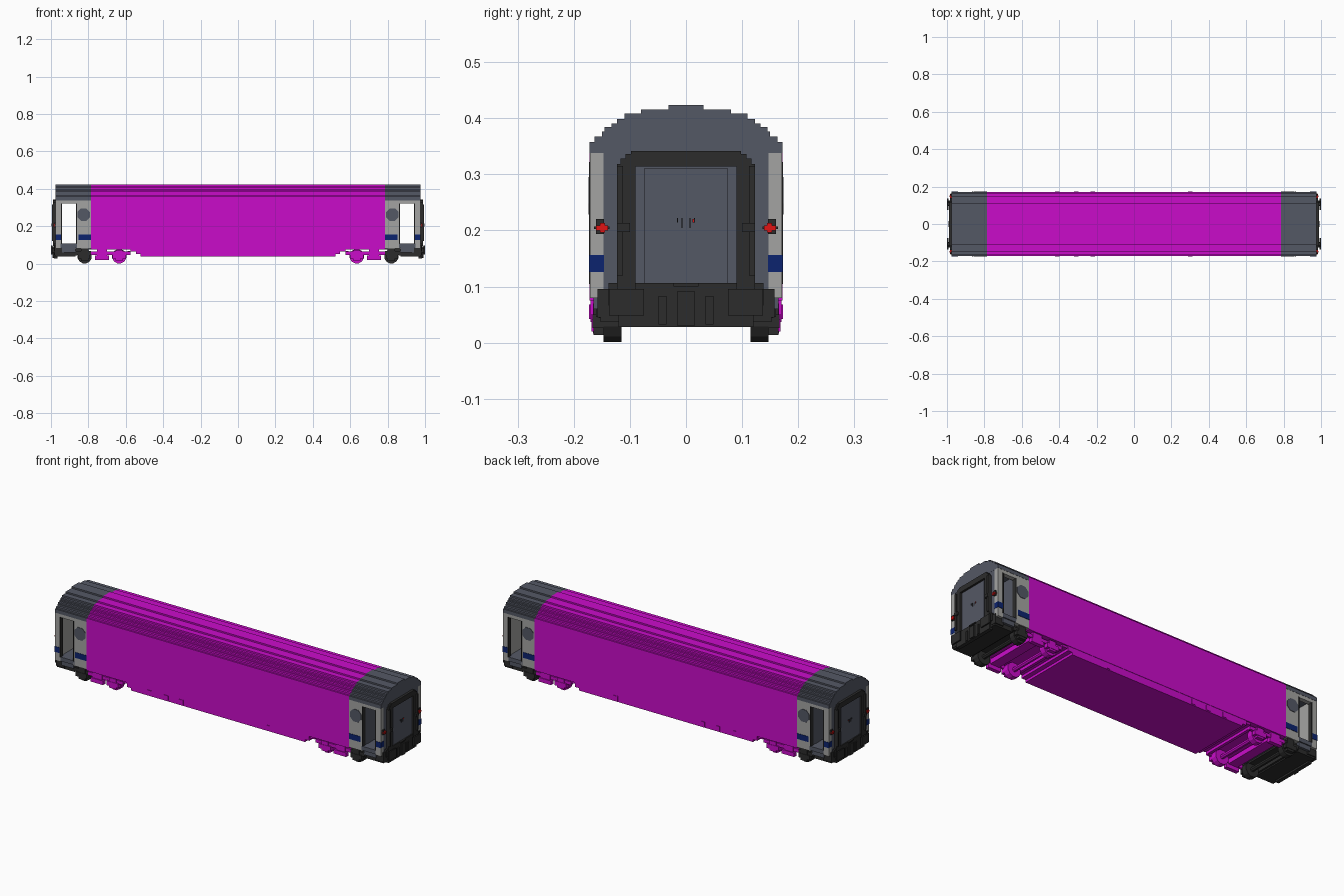
import bpy, bmesh, math
from mathutils import Matrix

cube = bpy.data.objects.get("Cube")
if cube:
    bpy.data.objects.remove(cube, do_unlink=True)


def material(name, r, g, b):
    lin = [((c / 255 + 0.055) / 1.055) ** 2.4 if c > 10 else c / 255 / 12.92 for c in (r, g, b)]
    m = bpy.data.materials.new(name)
    m.use_nodes = True
    m.diffuse_color = (*lin, 1)
    m.node_tree.nodes["Principled BSDF"].inputs["Base Color"].default_value = (*lin, 1)
    return m


magenta = material("magenta", 202, 12, 202)
slate = material("slate grey", 84, 88, 101)
black = material("charcoal black", 44, 44, 44)
grey = material("light grey", 164, 164, 162)
blue = material("navy blue", 12, 35, 110)
red = material("red", 225, 20, 20)


def finish(name, bm, mat):
    bmesh.ops.recalc_face_normals(bm, faces=bm.faces)
    me = bpy.data.meshes.new(name)
    bm.to_mesh(me)
    bm.free()
    me.materials.append(mat)
    ob = bpy.data.objects.new(name, me)
    bpy.context.collection.objects.link(ob)
    return ob


def sides(mirror):
    return [(sx, sy) for sx in ((1, -1) if "x" in mirror else (1,))
            for sy in ((1, -1) if "y" in mirror else (1,))]


def boxes(name, mat, items, mirror="xy"):
    """Boxes given as (x0, x1, y0, y1, z0, z1), repeated across the mirror planes."""
    bm = bmesh.new()
    for x0, x1, y0, y1, z0, z1 in items:
        for sx, sy in sides(mirror):
            m = Matrix.Translation((sx * (x0 + x1) / 2, sy * (y0 + y1) / 2, (z0 + z1) / 2))
            m = m @ Matrix.Diagonal((x1 - x0, y1 - y0, z1 - z0, 1))
            bmesh.ops.create_cube(bm, size=1, matrix=m)
    return finish(name, bm, mat)


def discs(name, mat, items, mirror="xy", segments=12, axis="Y"):
    """Cylinders given as (x, y, z, radius, depth)."""
    bm = bmesh.new()
    for x, y, z, r, d in items:
        for sx, sy in sides(mirror):
            m = Matrix.Translation((sx * x, sy * y, z)) @ Matrix.Rotation(math.pi / 2, 4, "X" if axis == "Y" else "Y")
            m = m @ Matrix.Rotation(math.pi / segments, 4, "Z")
            bmesh.ops.create_cone(bm, cap_ends=True, segments=segments,
                                  radius1=r, radius2=r, depth=d, matrix=m)
    return finish(name, bm, mat)


def extrude_x(name, mat, profile, x0, x1, mirror=""):
    """Extrude a y-z profile along x."""
    bm = bmesh.new()
    for sx, _ in sides(mirror):
        f = bm.faces.new([bm.verts.new((sx * x0, y, z)) for y, z in profile])
        r = bmesh.ops.extrude_face_region(bm, geom=[f])
        vs = [v for v in r["geom"] if isinstance(v, bmesh.types.BMVert)]
        bmesh.ops.translate(bm, verts=vs, vec=(sx * (x1 - x0), 0, 0))
    return finish(name, bm, mat)


# Stepped roof outline: (half width, height of that step)
STEPS = [(0.172, 0.358), (0.163, 0.367), (0.150, 0.376), (0.145, 0.384), (0.133, 0.391),
         (0.123, 0.399), (0.110, 0.408), (0.080, 0.416), (0.031, 0.424)]


def body_profile(bottom):
    half, z = [], bottom
    for w, top in STEPS:
        half += [(w, z), (w, top)]
        z = top
    return half + [(-y, z) for y, z in reversed(half)]


# Body shell and end roofs
extrude_x("main_body", magenta, body_profile(0.075), -0.785, 0.785)
extrude_x("end_roof", slate, body_profile(0.338), 0.785, 0.975, "x")

# Underfloor skirt, stepping up toward the bogies
boxes("underfloor_skirt", magenta, [
    (-0.52, 0.52, -0.17, 0.17, 0.037, 0.075),
    (-0.545, 0.545, -0.17, 0.17, 0.05, 0.075),
    (-0.575, 0.575, -0.165, 0.165, 0.064, 0.075)], "")
boxes("equipment_hatches", magenta, [
    (x - 0.012, x + 0.012, 0.17, 0.173, 0.042, 0.068) for x in (-0.41, -0.31, -0.22, 0.30)], "y")

# Light grey side panels around the open doorways
boxes("end_side_panels", grey, [
    (0.785, 0.865, 0.147, 0.171, 0.08, 0.338),
    (0.943, 0.975, 0.147, 0.171, 0.08, 0.338),
    (0.865, 0.943, 0.147, 0.171, 0.32, 0.338)])
boxes("blue_stripe", blue, [
    (0.785, 0.853, 0.171, 0.173, 0.126, 0.156),
    (0.947, 0.976, 0.146, 0.173, 0.126, 0.156)])
discs("round_side_window", slate, [(0.825, 0.1715, 0.262, 0.036, 0.004)], segments=8)
boxes("door_frame", black, [
    (0.862, 0.867, 0.15, 0.173, 0.105, 0.322),
    (0.941, 0.946, 0.15, 0.173, 0.105, 0.322)])

# Vestibule: bulkhead, floor, steps and end wall
boxes("bulkhead", slate, [(0.785, 0.865, -0.147, 0.147, 0.075, 0.338)], "x")
boxes("vestibule_floor", slate, [(0.865, 0.955, -0.15, 0.15, 0.092, 0.104)], "x")
boxes("door_steps", slate, [
    (0.86, 0.948, 0.13, 0.171, 0.084, 0.106),
    (0.87, 0.94, 0.13, 0.165, 0.06, 0.084)])
boxes("end_wall", slate, [(0.955, 0.974, -0.147, 0.147, 0.09, 0.338)], "x")
boxes("end_wall_lining", grey, [(0.951, 0.955, -0.147, 0.147, 0.104, 0.338)], "x")

# Gangway surround with stepped upper corners, and its door
boxes("gangway_frame", black, [
    (0.97, 0.988, 0.09, 0.123, 0.095, 0.318),
    (0.97, 0.988, 0.0, 0.117, 0.314, 0.328),
    (0.97, 0.988, 0.0, 0.108, 0.328, 0.336),
    (0.97, 0.988, 0.0, 0.098, 0.336, 0.342)])
boxes("gangway_door", slate, [
    (0.97, 0.977, -0.09, 0.09, 0.1, 0.315),
    (0.977, 0.98, -0.075, 0.075, 0.1, 0.31)], "x")
boxes("gangway_door_handles", black, [
    (0.98, 0.983, 0.006, 0.008, 0.204, 0.222),
    (0.98, 0.983, 0.014, 0.016, 0.214, 0.222)])
boxes("gangway_door_light", red, [(0.98, 0.983, 0.012, 0.016, 0.214, 0.22)], "x")

# Tail lamps
boxes("tail_lamp_bracket", black, [
    (0.97, 0.982, 0.136, 0.164, 0.203, 0.207),
    (0.97, 0.982, 0.146, 0.160, 0.194, 0.220)])
boxes("tail_lamp", red, [
    (0.975, 0.985, 0.139, 0.160, 0.2, 0.209),
    (0.975, 0.986, 0.144, 0.153, 0.196, 0.213)])

# Headstock, coupling gear and buffers
boxes("headstock", black, [
    (0.87, 0.978, 0.0, 0.152, 0.037, 0.096),
    (0.80, 0.87, 0.0, 0.15, 0.066, 0.08),
    (0.965, 0.985, 0.0, 0.138, 0.066, 0.106),
    (0.965, 0.985, 0.0, 0.12, 0.028, 0.07),
    (0.93, 0.98, 0.13, 0.158, 0.045, 0.096)])
boxes("coupling", black, [
    (0.98, 0.992, 0.0, 0.015, 0.03, 0.092),
    (0.98, 0.99, 0.035, 0.049, 0.032, 0.083),
    (0.98, 0.99, 0.0, 0.022, 0.1, 0.106)])
boxes("buffers", black, [
    (0.978, 0.993, 0.095, 0.125, 0.058, 0.082),
    (0.993, 1.0, 0.075, 0.137, 0.048, 0.096)])
boxes("hand_rail", black, [
    (0.985, 0.998, 0.10, 0.123, 0.197, 0.213),
    (0.988, 0.995, 0.112, 0.123, 0.12, 0.315)])

# Bogies
discs("inner_wheels", magenta, [(0.635, 0.131, 0.039, 0.039, 0.032)])
discs("outer_wheels", black, [(0.82, 0.131, 0.039, 0.039, 0.032)])
discs("inner_axle", magenta, [(0.635, 0, 0.039, 0.012, 0.25)], "x", 8)
discs("outer_axle", black, [(0.82, 0, 0.039, 0.012, 0.25)], "x", 8)
boxes("bogie_frame_inner", magenta, [
    (0.575, 0.785, 0.147, 0.16, 0.046, 0.064),
    (0.60, 0.67, 0.147, 0.168, 0.026, 0.05),
    (0.615, 0.655, 0.147, 0.166, 0.016, 0.07),
    (0.69, 0.765, 0.147, 0.168, 0.02, 0.042),
    (0.70, 0.755, 0.147, 0.164, 0.04, 0.076),
    (0.70, 0.755, 0.0, 0.15, 0.04, 0.066),
    (0.575, 0.59, 0.0, 0.15, 0.05, 0.066)])
boxes("bogie_frame_outer", black, [
    (0.785, 0.87, 0.147, 0.16, 0.046, 0.066),
    (0.79, 0.855, 0.147, 0.167, 0.026, 0.05),
    (0.80, 0.84, 0.147, 0.165, 0.014, 0.08),
    (0.86, 0.875, 0.0, 0.155, 0.044, 0.066)])
